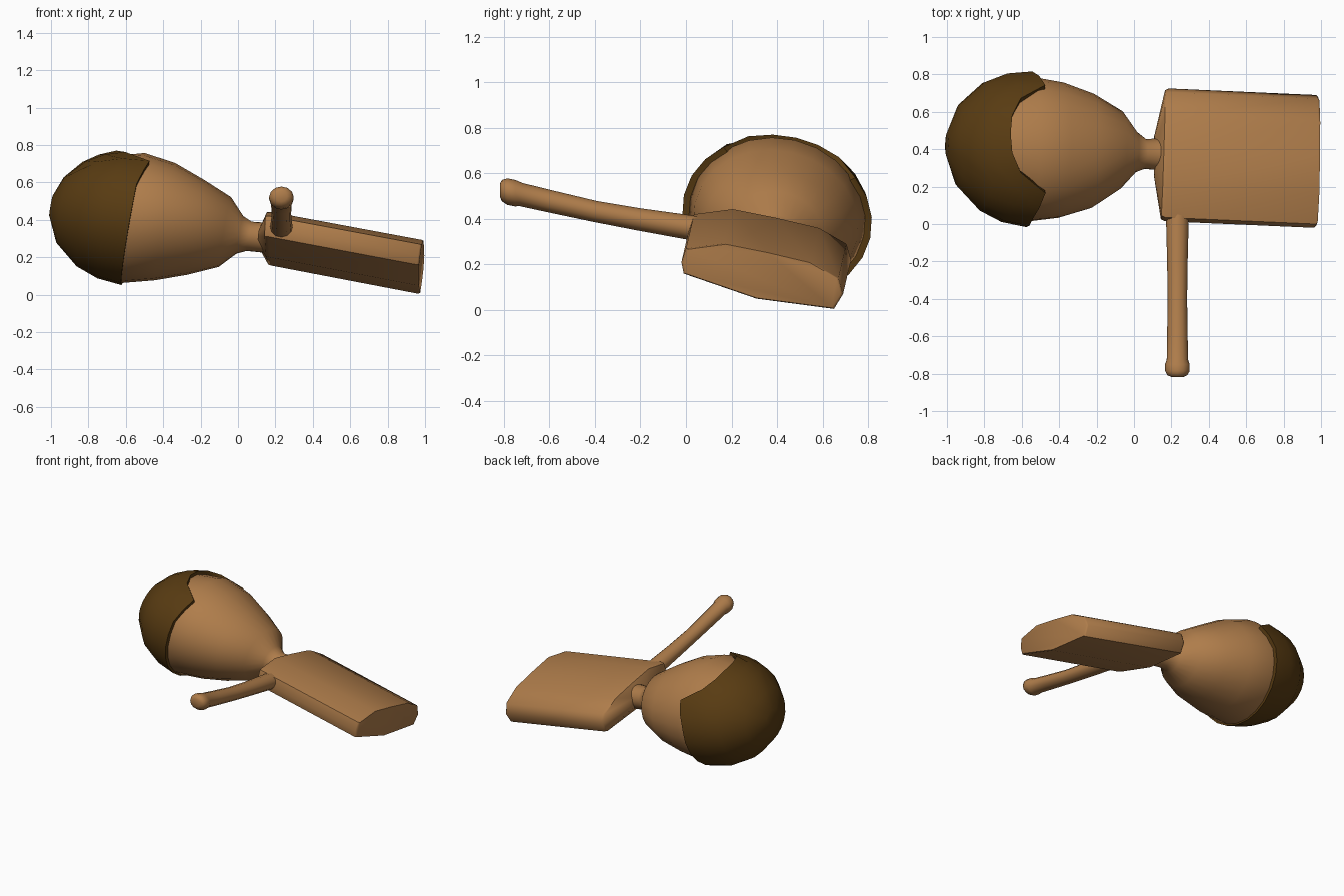
import bpy
import bmesh
from math import sin, cos, radians, sqrt, tau

if "Cube" in bpy.data.objects:
    bpy.data.objects.remove(bpy.data.objects["Cube"])

ROLL = radians(-13)   # the whole figure is rolled slightly about its long axis


def make_material(name, color):
    m = bpy.data.materials.new(name)
    m.use_nodes = True
    m.diffuse_color = color
    m.node_tree.nodes["Principled BSDF"].inputs["Base Color"].default_value = color
    return m


skin = make_material("warm_skin", (0.43, 0.205, 0.07, 1))
dark_brown = make_material("dark_brown_hair", (0.098, 0.044, 0.006, 1))


def loft(name, rings, material, sharp=40):
    """Skin a list of equal-length point rings and cap both ends."""
    bm = bmesh.new()
    loops = [[bm.verts.new(p) for p in ring] for ring in rings]
    n = len(loops[0])
    for a, b in zip(loops, loops[1:]):
        for i in range(n):
            j = (i + 1) % n
            bm.faces.new((a[i], a[j], b[j], b[i]))
    bm.faces.new(loops[0][::-1])
    bm.faces.new(loops[-1])
    bmesh.ops.recalc_face_normals(bm, faces=bm.faces)
    mesh = bpy.data.meshes.new(name)
    bm.to_mesh(mesh)
    bm.free()
    mesh.materials.append(material)
    ob = bpy.data.objects.new(name, mesh)
    bpy.context.collection.objects.link(ob)
    bpy.ops.object.select_all(action='DESELECT')
    ob.select_set(True)
    bpy.context.view_layer.objects.active = ob
    bpy.ops.object.shade_smooth_by_angle(angle=radians(sharp))
    return ob


def body_point(x, y, z, ry, rz, phi):
    """Point on a rolled, tilted ellipse; phi = 0 is the face side."""
    u, v = ry * sin(phi), rz * cos(phi)
    dy = u * cos(ROLL) - v * sin(ROLL)
    dz = u * sin(ROLL) + v * cos(ROLL)
    return (x + 0.18 * dz + 0.04 * dy, y + dy, z + dz)


SIDES = 24
angles = [tau * i / SIDES for i in range(SIDES)]

# Head and neck: egg shape narrowing to the neck
head_stations = [
    (-0.76, 0.41, 0.445, 0.33, 0.29),
    (-0.56, 0.40, 0.41, 0.39, 0.345),
    (-0.39, 0.395, 0.39, 0.365, 0.31),
    (-0.225, 0.39, 0.36, 0.31, 0.25),
    (-0.07, 0.395, 0.335, 0.21, 0.185),
    (0.01, 0.385, 0.32, 0.11, 0.10),
    (0.06, 0.375, 0.312, 0.08, 0.078),
    (0.20, 0.37, 0.30, 0.09, 0.08),
]
loft("head_and_neck", [[body_point(*s, a) for a in angles] for s in head_stations], skin, 60)


# Hair: thick cap with a receding hairline and pointed sideburns
def hairline(i):
    k = min(i, SIDES - i)
    return {0: 0.16, 1: 0.15, 2: 0.10, 3: -0.04, 4: -0.02}.get(k, 0.0)


def hair_point(i, k, scale=1.0):
    edge = hairline(i)
    s = edge + (0.44 - edge) * k
    r = scale * sqrt(1 - (max(s, 0) / 0.445) ** 2)
    return body_point(-0.56 - s, 0.40 + 0.06 * s, 0.41 + 0.15 * s,
                      0.42 * r, 0.355 * r, angles[i])


hair_rings = [[hair_point(i, 0, 0.86) for i in range(SIDES)]]
for k in (0, 0.3, 0.57, 0.86, 1):
    hair_rings.append([hair_point(i, k) for i in range(SIDES)])
loft("hair", hair_rings, dark_brown, 60)

# Torso: flattened slab with tapered shoulders
outline = [(-0.02, 0.21), (0.0, 0.27), (0.17, 0.293), (0.36, 0.255), (0.55, 0.21),
           (0.67, 0.14), (0.69, 0.07), (0.65, 0.005), (0.31, 0.05), (-0.01, 0.16)]


def torso_ring(x, dy, dz, scale=1.0, tilt=0.13):
    ring = []
    for py, pz in outline:
        y, z = (py - 0.335) * scale, (pz - 0.15) * scale
        ring.append((x + tilt * z + 0.04 * y, 0.335 + dy + y, 0.15 + dz + z))
    return ring


loft("torso", [torso_ring(0.11, 0.035, 0.155, 0.32),
               torso_ring(0.155, 0.035, 0.152, 0.97, 0.04),
               torso_ring(0.175, 0.035, 0.15, 1.0, 0.05),
               torso_ring(0.97, 0.0, 0.0),
               torso_ring(0.98, 0.0, 0.0, 0.97)], skin, 50)

# Arm: slightly bent tube with a rounded hand
arm_stations = [
    (0.06, 0.355, 0.06), (0.0, 0.365, 0.06), (-0.2, 0.397, 0.055), (-0.4, 0.433, 0.052),
    (-0.6, 0.478, 0.055), (-0.725, 0.507, 0.057), (-0.75, 0.513, 0.066),
    (-0.785, 0.52, 0.066), (-0.808, 0.524, 0.054), (-0.818, 0.526, 0.032),
]
arm_rings = []
for y, z, r in arm_stations:
    arm_rings.append([(0.232 + r * cos(a), y + 0.18 * r * 0.9 * sin(a) * (y > -0.74),
                       z + 0.88 * r * sin(a)) for a in angles[::2]])
loft("arm", arm_rings, skin, 60)
